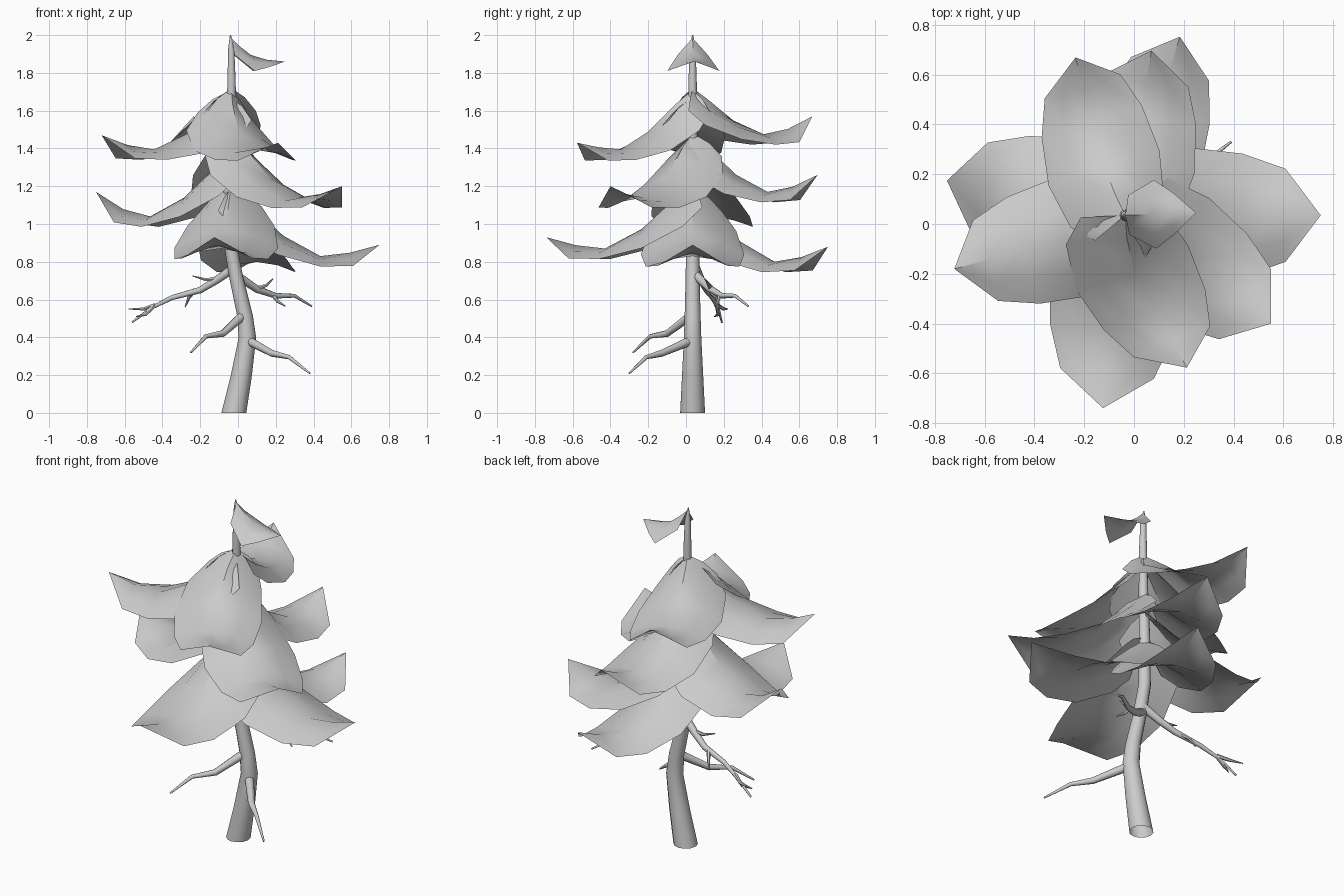
import bpy, bmesh, math
from mathutils import Vector

if "Cube" in bpy.data.objects:
    bpy.data.objects.remove(bpy.data.objects["Cube"])

grey = bpy.data.materials.new("light grey")
grey.diffuse_color = (0.6, 0.6, 0.6, 1)
grey.use_nodes = True
grey.node_tree.nodes["Principled BSDF"].inputs["Base Color"].default_value = grey.diffuse_color
CX, CY = -0.035, 0.035          # trunk axis


def finish(bm, name, angle):
    me = bpy.data.meshes.new(name)
    bm.to_mesh(me)
    bm.free()
    ob = bpy.data.objects.new(name, me)
    bpy.context.collection.objects.link(ob)
    me.materials.append(grey)
    bpy.ops.object.select_all(action='DESELECT')
    ob.select_set(True)
    bpy.context.view_layer.objects.active = ob
    bpy.ops.object.shade_smooth_by_angle(angle=math.radians(angle))
    return ob


def tube(name, path, radii, sides=10, level=False):
    """Tapered tube swept along a path, open at the root."""
    bm = bmesh.new()
    pts = [Vector(p) for p in path]
    rings = []
    for i, (p, r) in enumerate(zip(pts, radii)):
        d = (pts[min(i + 1, len(pts) - 1)] - pts[max(i - 1, 0)]).normalized()
        if level:
            d = Vector((0, 0, 1))
        ref = Vector((1, 0, 0)) if level else Vector((0, 0, 1))
        a = ref.cross(d).normalized()
        b = d.cross(a)
        rings.append([bm.verts.new(p + r * (math.cos(k * math.tau / sides) * a
                      + math.sin(k * math.tau / sides) * b)) for k in range(sides)])
    for q, s in zip(rings, rings[1:]):
        for k in range(sides):
            n = (k + 1) % sides
            bm.faces.new((q[k], q[n], s[n], s[k]))
    bm.faces.new(rings[-1])
    return finish(bm, name, 50)


def leaf(name, az, length, rows, wide=1.0, shift=0.0):
    """Arched sheet. Rows: ridge s, edge s (fractions), half width, ridge z, drop, arch power."""
    bm = bmesh.new()
    a = math.radians(az)
    f, side = Vector((math.cos(a), math.sin(a), 0)), Vector((-math.sin(a), math.cos(a), 0))
    grid = []
    for c, e, w, z, drop, p in rows:
        row = []
        for u in (-1, -0.55, 0, 0.55, 1):
            s = (c + (e - c) * abs(u)) * length
            across = u * w * wide + shift * min(1, 3 * c) * (1 - c) * 1.5 + shift * 0.6 * abs(u) * (c < 0.3)
            v = Vector((CX, CY, z - drop * abs(u) ** p)) + s * f + across * side
            row.append(bm.verts.new(v))
        grid.append(row)
    for q, r in zip(grid, grid[1:]):
        for k in range(4):
            bm.faces.new((q[k], r[k], r[k + 1], q[k + 1]))
    bmesh.ops.remove_doubles(bm, verts=bm.verts, dist=0.0005)
    bmesh.ops.recalc_face_normals(bm, faces=bm.faces)
    if sum(fc.normal.z for fc in bm.faces) < 0:
        bmesh.ops.reverse_faces(bm, faces=bm.faces)
    return finish(bm, name, 40)


# trunk
tube("trunk", [(-0.022, CY, 0), (0.018, CY, 0.2), (0.05, CY, 0.4), (0.036, CY, 0.52),
               (-0.01, CY, 0.72), (-0.045, CY, 0.92), (-0.045, CY, 1.2), (-0.037, CY, 1.5),
               (-0.034, CY, 1.75), (-0.036, CY, 1.93), (-0.04, CY, 2.0)],
     [0.066, 0.056, 0.046, 0.042, 0.037, 0.034, 0.031, 0.026, 0.022, 0.016, 0.003], 12, True)

# bare branches and twigs
branches = [
    [(-0.02, 0.05, 0.77), (-0.11, 0.08, 0.705), (-0.2, 0.11, 0.65), (-0.35, 0.14, 0.61),
     (-0.46, 0.17, 0.555), (-0.56, 0.19, 0.48)],
    [(-0.01, 0.05, 0.73), (0.1, 0.13, 0.655), (0.2, 0.19, 0.62), (0.3, 0.26, 0.62), (0.39, 0.33, 0.565)],
    [(0.02, 0.02, 0.51), (-0.08, -0.1, 0.42), (-0.17, -0.19, 0.405), (-0.25, -0.28, 0.32)],
    [(0.06, 0.02, 0.38), (0.18, -0.13, 0.315), (0.27, -0.21, 0.295), (0.38, -0.3, 0.21)],
]
for i, path in enumerate(branches):
    n = len(path) - 1
    tube(f"branch_{i + 1}", path, [0.025 - 0.02 * (k / n) for k in range(n + 1)], 8)
twigs = [
    [(-0.44, 0.165, 0.57), (-0.5, 0.2, 0.55), (-0.58, 0.22, 0.55)],
    [(-0.44, 0.165, 0.57), (-0.49, 0.17, 0.52), (-0.54, 0.15, 0.51)],
    [(-0.23, 0.115, 0.65), (-0.26, 0.16, 0.61), (-0.28, 0.18, 0.56)],
    [(-0.12, 0.08, 0.71), (-0.17, 0.08, 0.705), (-0.24, 0.07, 0.725)],
    [(0.1, 0.13, 0.66), (0.15, 0.12, 0.675), (0.185, 0.1, 0.71)],
    [(0.18, 0.18, 0.63), (0.21, 0.17, 0.59), (0.25, 0.15, 0.565)],
]
for i, path in enumerate(twigs):
    tube(f"twig_{i + 1}", path, [0.012, 0.009, 0.003], 6)

# foliage tiers: name, direction, length, base z, lowest ridge z, tip z, width factor, sideways shift
leaves = [
    ("top_front", -68, 0.66, 1.71, 1.395, 1.43, 0.85, -0.055),
    ("top_left", 197.4, 0.72, 1.67, 1.395, 1.47, 0.87, 0.02),
    ("top_back", 107.5, 0.665, 1.72, 1.475, 1.57, 0.82, 0.025),
    ("middle_right", -36.6, 0.73, 1.48, 1.14, 1.20, 0.9, 0),
    ("middle_left", 169, 0.73, 1.37, 1.04, 1.17, 0.93, 0),
    ("middle_back", 81, 0.67, 1.47, 1.17, 1.26, 0.87, 0),
    ("lower_right", 0, 0.785, 1.19, 0.83, 0.89, 0.96, 0),
    ("lower_front", 263.4, 0.78, 1.21, 0.87, 0.93, 0.97, 0),
    ("lower_back", 73, 0.75, 1.16, 0.80, 0.88, 0.84, 0),
]
for name, az, length, base, low, tip, wide, shift in leaves:
    h = base - low
    leaf(name + "_foliage", az, length, [
        (0.0, -0.09, 0.16, base, 0.12, 1.5),
        (0.13, 0.03, 0.24, base - 0.24 * h, 0.14, 1.7),
        (0.35, 0.31, 0.285, base - 0.7 * h, 0.10, 1.8),
        (0.6, 0.6, 0.258, low, 0.055, 1.8),
        (0.8, 0.82, 0.195, low + 0.3 * (tip - low), 0.07, 1.2),
        (1.0, 1.0, 0.0, tip, 0, 1)], wide, shift)

# small leaf at the very top
leaf("tip_foliage", 2, 0.285, [
    (0.0, 0.0, 0.0, 1.985, 0, 1),
    (0.14, 0.05, 0.08, 1.945, 0.05, 1.6),
    (0.36, 0.42, 0.138, 1.895, 0.085, 1.6),
    (0.65, 0.68, 0.085, 1.87, 0.04, 1.4),
    (1.0, 1.0, 0.0, 1.86, 0, 1)])
